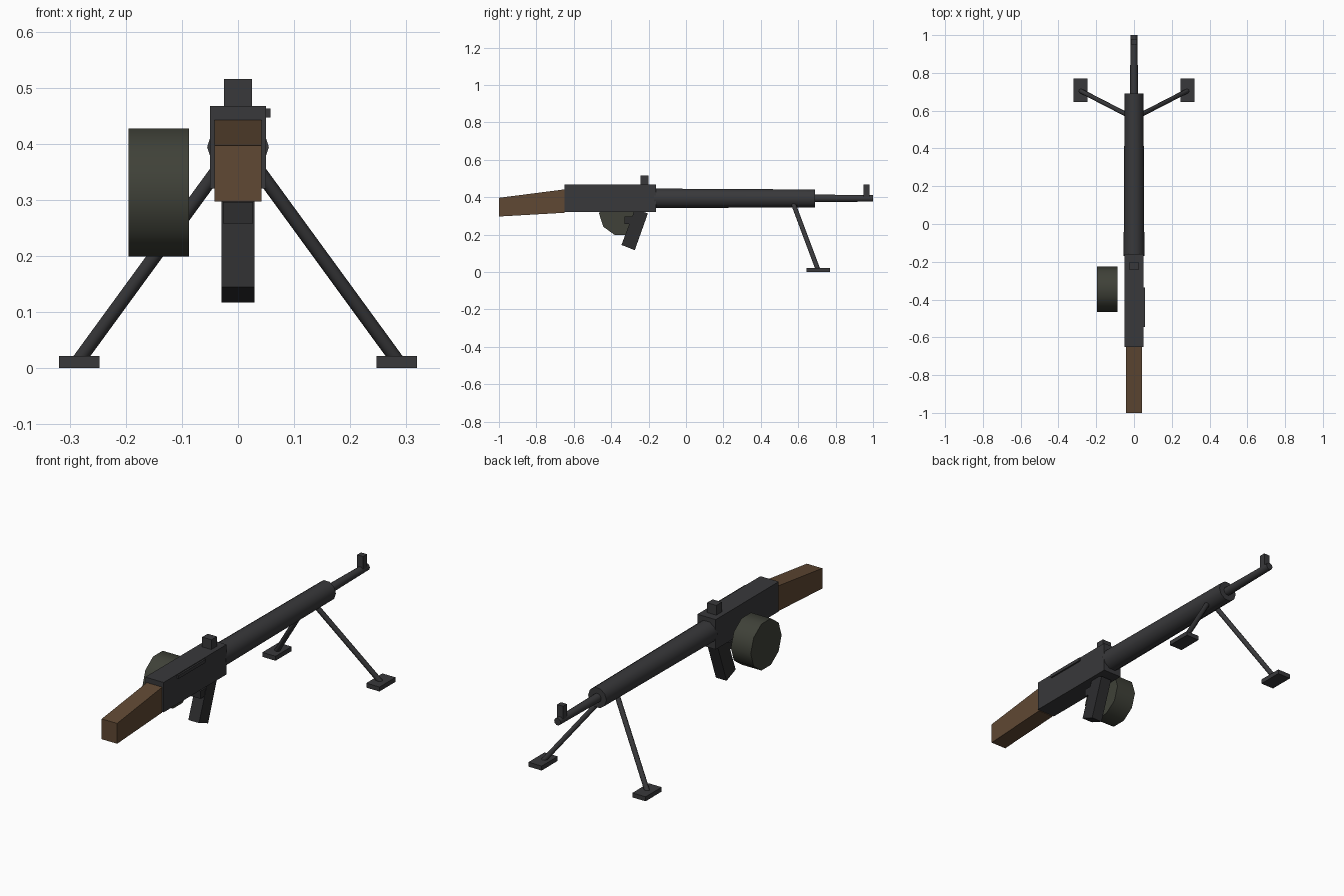
import bpy
import bmesh
import math
from mathutils import Vector

default = bpy.data.objects.get("Cube")
if default:
    bpy.data.objects.remove(default, do_unlink=True)


def material(name, rgb):
    mat = bpy.data.materials.new(name)
    mat.use_nodes = True
    mat.diffuse_color = (*rgb, 1)
    bsdf = next(n for n in mat.node_tree.nodes if n.type == 'BSDF_PRINCIPLED')
    bsdf.inputs["Base Color"].default_value = (*rgb, 1)
    return mat


gunmetal = material("gunmetal", (0.04, 0.04, 0.043))
grip_black = material("grip_black", (0.026, 0.026, 0.028))
walnut = material("walnut", (0.115, 0.065, 0.033))
olive = material("olive", (0.05, 0.053, 0.04))


def loft(name, ring_a, ring_b, mat, smooth=False):
    """Closed solid between two matching rings of points."""
    bm = bmesh.new()
    a = [bm.verts.new(p) for p in ring_a]
    b = [bm.verts.new(p) for p in ring_b]
    n = len(a)
    bm.faces.new(a)
    bm.faces.new(b)
    for i in range(n):
        j = (i + 1) % n
        bm.faces.new((a[i], a[j], b[j], b[i]))
    bmesh.ops.recalc_face_normals(bm, faces=bm.faces)
    mesh = bpy.data.meshes.new(name)
    bm.to_mesh(mesh)
    bm.free()
    mesh.materials.append(mat)
    obj = bpy.data.objects.new(name, mesh)
    bpy.context.collection.objects.link(obj)
    if smooth:
        bpy.ops.object.select_all(action='DESELECT')
        obj.select_set(True)
        bpy.context.view_layer.objects.active = obj
        bpy.ops.object.shade_smooth_by_angle(angle=math.radians(50))
    return obj


def slab(name, x0, x1, profile, mat):
    """Side profile of (y, z) points extruded across x."""
    return loft(name, [(x0, y, z) for y, z in profile],
                [(x1, y, z) for y, z in profile], mat)


def box(name, x, y, z, mat):
    return slab(name, *x, [(y[0], z[0]), (y[1], z[0]), (y[1], z[1]), (y[0], z[1])], mat)


def tube(name, start, end, r0, r1, mat, side, sides=10):
    """Tapered cylinder with a corner pointing along the side vector."""
    start, end = Vector(start), Vector(end)
    axis = (end - start).normalized()
    u = Vector(side)
    u = (u - axis * u.dot(axis)).normalized()
    v = axis.cross(u)
    turns = [math.tau * i / sides for i in range(sides)]
    rings = [[p + (u * math.cos(t) + v * math.sin(t)) * r for t in turns]
             for p, r in ((start, r0), (end, r1))]
    return loft(name, *rings, mat, smooth=True)


# Receiver and its fittings
box("receiver", (-0.05, 0.05), (-0.65, -0.16), (0.32, 0.467), gunmetal)
box("rear_sight", (-0.025, 0.025), (-0.243, -0.2), (0.46, 0.515), gunmetal)
box("charging_handle", (0.04, 0.058), (-0.545, -0.335), (0.447, 0.463), gunmetal)

# Wooden shoulder stock
slab("stock", -0.042, 0.042,
     [(-1, 0.297), (-0.65, 0.317), (-0.65, 0.442), (-1, 0.397)], walnut)

# Raked pistol grip and trigger
slab("pistol_grip", -0.029, 0.029,
     [(-0.345, 0.145), (-0.274, 0.117), (-0.204, 0.313), (-0.272, 0.34)], grip_black)
box("trigger", (-0.027, 0.027), (-0.33, -0.27), (0.258, 0.296), grip_black)

# Tapered jacket, barrel and front sight
X = (1, 0, 0)
tube("barrel_jacket", (0, -0.17, 0.394), (0, 0.69, 0.394), 0.055, 0.05, gunmetal, X)
tube("barrel", (0, 0.66, 0.394), (0, 1, 0.394), 0.022, 0.018, gunmetal, X)
box("front_sight", (-0.016, 0.016), (0.95, 0.98), (0.4, 0.467), gunmetal)

# Side drum magazine
tube("drum_magazine", (-0.195, -0.345, 0.313), (-0.087, -0.345, 0.313),
     0.12, 0.12, olive, (0, 1, 0))

# Bipod, mirrored left and right
for label, s in (("left", 1), ("right", -1)):
    tube("bipod_leg_" + label, (s * 0.03, 0.575, 0.362), (s * 0.283, 0.705, 0.015),
         0.0125, 0.0125, gunmetal, X, sides=8)
    box("bipod_foot_" + label, (s * 0.247, s * 0.319), (0.645, 0.77), (0, 0.022), gunmetal)
